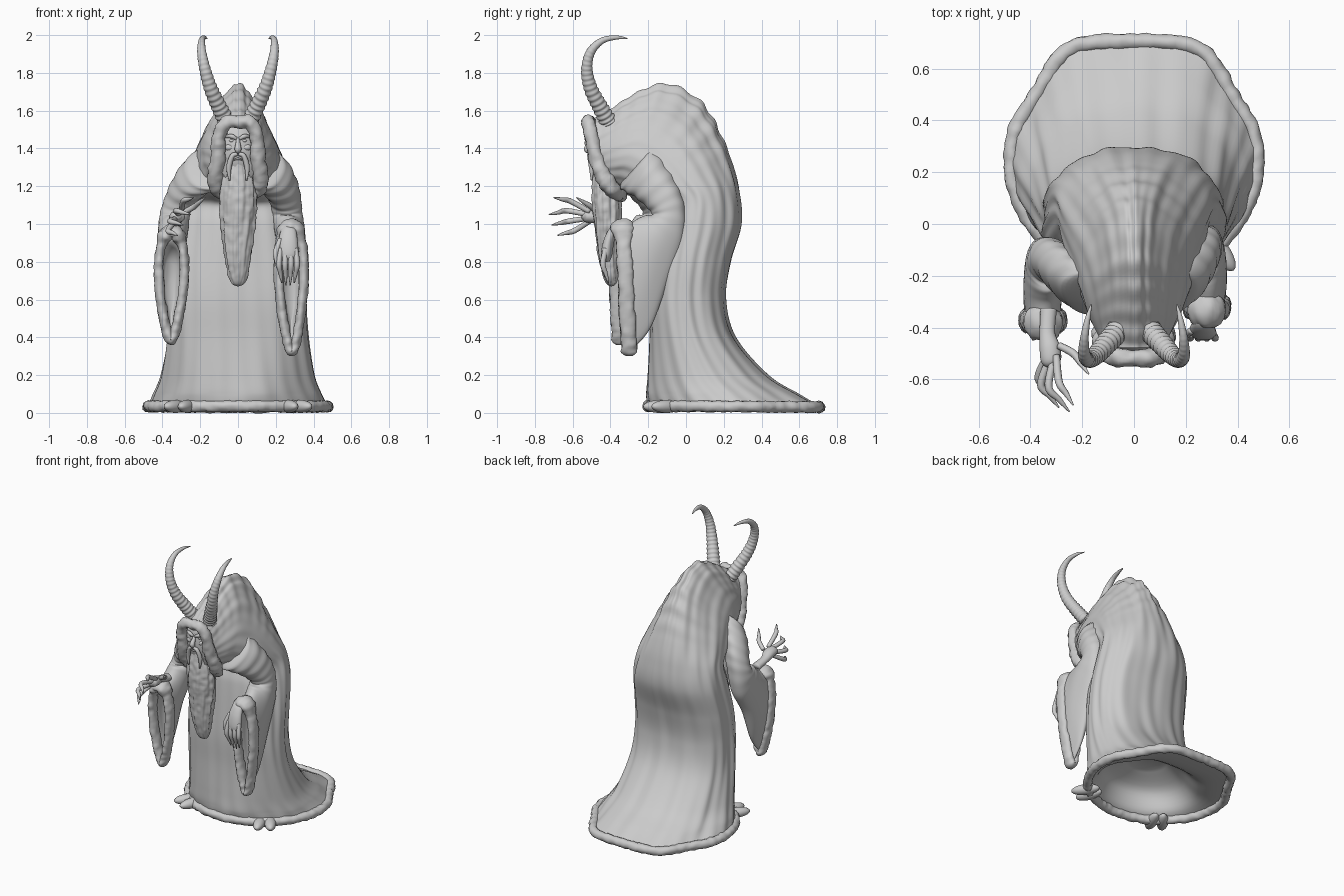
import bpy, bmesh, math
from mathutils import Vector, noise

cube = bpy.data.objects.get("Cube")
if cube:
    bpy.data.objects.remove(cube)

stone = bpy.data.materials.new("pale_grey")
stone.use_nodes = True
stone.diffuse_color = (.6, .6, .6, 1)
stone.node_tree.nodes["Principled BSDF"].inputs["Base Color"].default_value = (.6, .6, .6, 1)

TAU = math.tau


def spline(rows, steps, closed=False):
    """Smooth curve through rows of numbers."""
    out, count = [], len(rows)
    for i in range(count if closed else count - 1):
        picks = [(i + k) % count if closed else min(max(i + k, 0), count - 1) for k in (-1, 0, 1, 2)]
        p, q, r, s = (rows[k] for k in picks)
        for j in range(steps):
            t = j / steps
            out.append([b + t * (c - a + t * (2 * a - 5 * b + 4 * c - d + t * (3 * b - a - 3 * c + d))) / 2
                        for a, b, c, d in zip(p, q, r, s)])
    if not closed:
        out.append(list(rows[-1]))
    return out


def finish(name, bm):
    bmesh.ops.recalc_face_normals(bm, faces=bm.faces)
    for f in bm.faces:
        f.smooth = True
    mesh = bpy.data.meshes.new(name)
    bm.to_mesh(mesh)
    bm.free()
    mesh.materials.append(stone)
    obj = bpy.data.objects.new(name, mesh)
    bpy.context.scene.collection.objects.link(obj)
    return obj


def skin(name, rings, closed=False):
    """Join rings of points into one surface, capped unless closed."""
    bm = bmesh.new()
    rows = [[bm.verts.new(p) for p in ring] for ring in rings]
    n = len(rows[0])
    for i in range(len(rows) if closed else len(rows) - 1):
        a, b = rows[i], rows[(i + 1) % len(rows)]
        for j in range(n):
            k = (j + 1) % n
            bm.faces.new((a[j], a[k], b[k], b[j]))
    if not closed:
        bm.faces.new(rows[0])
        bm.faces.new(rows[-1])
    return finish(name, bm)


def sweep(name, rows, steps=6, sides=12, flat=1, closed=False, shape=None, fur=0):
    """Tube through rows of (x, y, z, radius)."""
    path = spline(rows, steps, closed)
    pts = [Vector(p[:3]) for p in path]
    n, rings, normal = len(pts), [], None
    for i, p in enumerate(pts):
        ahead = pts[(i + 1) % n] if closed else pts[min(i + 1, n - 1)]
        behind = pts[i - 1] if closed else pts[max(i - 1, 0)]
        t = (ahead - behind).normalized()
        if normal is None:
            normal = Vector((1, 0, 0)) if abs(t.x) < .9 else Vector((0, 0, 1))
        normal = (normal - t * normal.dot(t)).normalized()
        side = t.cross(normal)
        ring = []
        for j in range(sides):
            a = TAU * j / sides
            r = max(path[i][3], .001) * (shape(a, i / steps) if shape else 1)
            d = normal * math.cos(a) + side * math.sin(a) * flat
            q = p + d * r
            ring.append(q + d * r * fur * noise.noise(q * 32))
        rings.append(ring)
    return skin(name, rings, closed)


def ball(name, centre, size, turn=0):
    bm = bmesh.new()
    bmesh.ops.create_uvsphere(bm, u_segments=24, v_segments=16, radius=1)
    obj = finish(name, bm)
    obj.location, obj.scale, obj.rotation_euler.z = centre, size, turn


def section(row, sides, shape, t):
    """Ring between two opposite points, with half width and a taper to the first."""
    a, b = Vector(row[:3]), Vector(row[3:6])
    mid, half = (a + b) / 2, (a - b) / 2
    ring = []
    for j in range(sides):
        ang = TAU * j / sides
        c, s = math.cos(ang), math.sin(ang)
        off = half * c + Vector((row[6] * s * (1 - row[7] * c), 0, 0))
        ring.append(mid + off * shape(ang, t))
    return ring


def loft(rows, steps, sides, shape):
    return [section(r, sides, shape, i / steps) for i, r in enumerate(spline(rows, steps))]


# Robe: back y, z; front y, z; half width; taper to the crest
def spine(rows):
    return [(0, by, bz, 0, fy, fz, w, taper) for by, bz, fy, fz, w, taper in rows]


def train(a, t):
    """Two rounded corners at the back of the hem, fading upward."""
    b = abs(a - TAU * round(a / TAU))
    lobes = .075 * math.exp(-((b - .5) / .25) ** 2) - .04 * math.exp(-((b - 1) / .25) ** 2)
    return 1 + lobes * max(0, 1 - t / 4)


def folds(a, t):
    hang = (.6 + .4 * math.cos(a)) * min(1, .3 + t / 3)
    out = train(a, t) + .016 * hang * math.sin(13 * a + math.sin(t * .9) * 1.5)
    out += .012 * math.sin(7 * a + t * .6) * min(1, t) + .008 * math.sin(23 * a - t * .5)
    out += .08 * math.sin(2 * a) ** 2 * math.exp(-((t - 4.3) / 2) ** 2)
    if t > 8:
        out += .022 * min(t - 8, 1) * max(math.cos(a), 0) * math.sin(t * 9 + 2 * abs(math.sin(a)))
    return out


hem = (.705, .035, -.2, .04, .475, 0)
robe = spine([hem, (.59, .1, -.21, .1, .445, 0), (.43, .2, -.205, .2, .405, 0), (.26, .4, -.195, .4, .37, 0),
              (.21, .6, -.195, .6, .355, 0), (.235, .8, -.18, .8, .35, 0), (.295, 1, -.16, 1, .33, 0),
              (.285, 1.17, -.14, 1.1, .305, .05), (.245, 1.32, -.21, 1.14, .28, .15), (.17, 1.5, -.28, 1.17, .245, .3),
              (.07, 1.65, -.33, 1.18, .21, .45), (-.1, 1.74, -.37, 1.2, .18, .5), (-.25, 1.7, -.41, 1.21, .16, .45),
              (-.38, 1.62, -.45, 1.22, .135, .25), (-.48, 1.56, -.47, 1.22, .115, 0)])
lining = spine([(.25, .27, .02, .27, .12, 0), (.33, .19, -.12, .2, .27, 0), (.46, .07, -.16, .08, .37, 0), hem])
skin("robe", loft(lining, 5, 128, lambda a, t: train(a, 3 - t)) + loft(robe, 10, 128, folds))

# Fur along the hem
edge = section(spine([hem])[0], 48, train, 0)
sweep("hem_fur", [(x, y, z - .004, .03) for x, y, z in edge], 4, 12, closed=True, fur=.25)

# Fur around the hood
half = [(.065, -.515, 1.535, .036), (.1, -.5, 1.46, .036), (.106, -.475, 1.35, .04),
        (.118, -.43, 1.24, .044), (.09, -.38, 1.175, .042)]
ring = [(0, -.52, 1.54, .034)] + half + [(0, -.35, 1.155, .04)] + [(-x, y, z, r) for x, y, z, r in half[::-1]]
sweep("hood_fur", ring, 8, 14, closed=True, fur=.25)

# Face
ball("head", (0, -.42, 1.4), (.105, .08, .16))
sweep("nose", [(0, -.485, 1.46, .008), (0, -.505, 1.43, .012), (0, -.522, 1.395, .018), (0, -.5, 1.38, .008)])
sweep("mouth", [(-.022, -.492, 1.34, .004), (0, -.505, 1.345, .008), (.022, -.492, 1.34, .004)], flat=.8)


def flip(side, rows):
    return [(side * x, y, z, r) for x, y, z, r in rows]


# Beard with long strands
def strands(a, t):
    return 1 + .04 * math.sin(9 * a + 2 * math.sin(t * 1.2)) + .025 * math.sin(17 * a - t)


sweep("beard", [(0, -.44, 1.33, .055), (0, -.43, 1.24, .085), (0, -.42, 1.12, .098), (0, -.41, .98, .09),
                (0, -.41, .84, .07), (0, -.4, .74, .054), (0, -.395, .685, .032), (0, -.395, .67, .004)],
      10, 64, .78, shape=strands, fur=.08)


# Horns with growth rings
def growth(a, t):
    return 1 + .08 * math.sin(t * TAU * 4) * max(0, 1 - t / 6)


for side, word in ((1, "left"), (-1, "right")):
    sweep(word + "_brow", flip(side, [(.008, -.502, 1.45, .008), (.035, -.503, 1.465, .012), (.07, -.475, 1.46, .006)]))
    ball(word + "_eye", (side * .033, -.485, 1.44), (.014, .012, .008))
    ball(word + "_cheek", (side * .045, -.475, 1.405), (.026, .022, .02))
    sweep(word + "_moustache", flip(side, [(.004, -.51, 1.37, .01), (.03, -.51, 1.36, .013),
                                           (.048, -.5, 1.3, .014), (.045, -.5, 1.23, .004)]))
    sweep(word + "_horn", flip(side, [
        (.06, -.41, 1.54, .044), (.1, -.455, 1.62, .041), (.145, -.505, 1.72, .036), (.175, -.525, 1.82, .03),
        (.192, -.505, 1.91, .024), (.192, -.445, 1.97, .017), (.18, -.37, 1.987, .011), (.165, -.31, 1.982, .003)]),
        24, 20, shape=growth)
    # Cloven foot under the hem
    for k in (-1, 1):
        ball(word + "_foot_toe", (side * (.3 + k * .03), -.12 + k * .018, .034), (.038, .095, .034),
             side * (.5 + k * .12))


# Hanging sleeves: outer point, inner point, half width, taper
def wrinkles(a, t):
    return 1 + .04 * max(0, 1 - t / 6) * math.sin(t * 9 + math.sin(a)) + .015 * math.sin(5 * a + t)


def sleeve(word, side, spread, forward, lift):
    base = [(.07, -.19, 1.4, .05, -.35, 1.22, .1, 0), (.16, -.17, 1.395, .13, -.34, 1.18, .11, 0),
            (.22, -.09, 1.29, .2, -.27, 1.14, .1, 0), (.255, -.03, 1.18, .245, -.2, 1.08, .085, 0),
            (.265, 0, 1.06, .26, -.18, 1.05, .08, 0), (.28, -.015, .9, .265, -.21, 1.045, .08, .1),
            (.29, -.1, .68, .275, -.25, 1.03, .075, .25), (.29, -.19, .45, .28, -.29, 1.01, .07, .35),
            (.285, -.3, .325, .28, -.335, .99, .064, .4)]
    rows = []
    for i, (ax, ay, az, bx, by, bz, w, taper) in enumerate(base):
        f = min(1, i / 4)
        drop = lift if i > 5 else 0
        rows.append((side * (ax + spread * f), ay + forward * f, az + drop,
                     side * (bx + spread * f), by + forward * f, bz - drop * .5, w, taper))
    rings = loft(rows, 8, 40, wrinkles)
    mid = sum(rings[-1], Vector()) / len(rings[-1])
    rings += [[mid + (p - mid) * k + Vector((0, d, 0)) for p in rings[-1]]
              for k, d in ((.8, .01), (.72, .06), (.5, .11))]
    skin(word + "_sleeve", rings)
    cuff = section(rows[-1], 28, lambda a, t: 1, 0)
    sweep(word + "_cuff_fur", [(*p, .026 + .012 * (p.z > .92)) for p in cuff], 4, 14, 1.6, True, fur=.22)


sleeve("left", 1, 0, 0, 0)
sleeve("right", -1, .07, -.05, .06)


# Hands with long clawed fingers
def hand(word, palm, flat, fingers):
    sweep(word + "_palm", palm, 8, 16, flat)
    for root, knuckle, tip in fingers:
        joint = [(a + b) / 2 for a, b in zip(knuckle, tip)]
        sweep(word + "_finger", [(*root, .014), (*knuckle, .015), (*joint, .011), (*tip, .003)], 6, 10)


hand("left", [(.275, -.28, .98, .03), (.27, -.37, .98, .036), (.265, -.405, .92, .05),
              (.265, -.42, .84, .054), (.265, -.42, .8, .03)], .55,
     [((.265 + k * .026, -.425, .87), (.265 + k * .032, -.44, .79), (.265 + k * .022, -.41, .67 + .012 * abs(k)))
      for k in (-1.5, -.5, .5, 1.5)] + [((.225, -.41, .92), (.2, -.43, .85), (.205, -.44, .77))])
hand("right", [(-.33, -.33, 1, .032), (-.335, -.42, 1.02, .03), (-.325, -.48, 1.035, .04),
               (-.32, -.53, 1.04, .038), (-.315, -.55, 1.04, .015)], .8,
     [((-.3, -.51, 1.065), (-.29, -.61, 1.12), (-.235, -.7, 1.14)),
      ((-.31, -.52, 1.05), (-.33, -.63, 1.07), (-.25, -.725, 1.05)),
      ((-.325, -.52, 1.03), (-.36, -.62, 1.015), (-.29, -.71, .995)),
      ((-.335, -.51, 1.015), (-.37, -.59, .965), (-.32, -.68, .94)),
      ((-.29, -.47, 1.06), (-.235, -.5, 1.09), (-.175, -.58, 1.14))])
